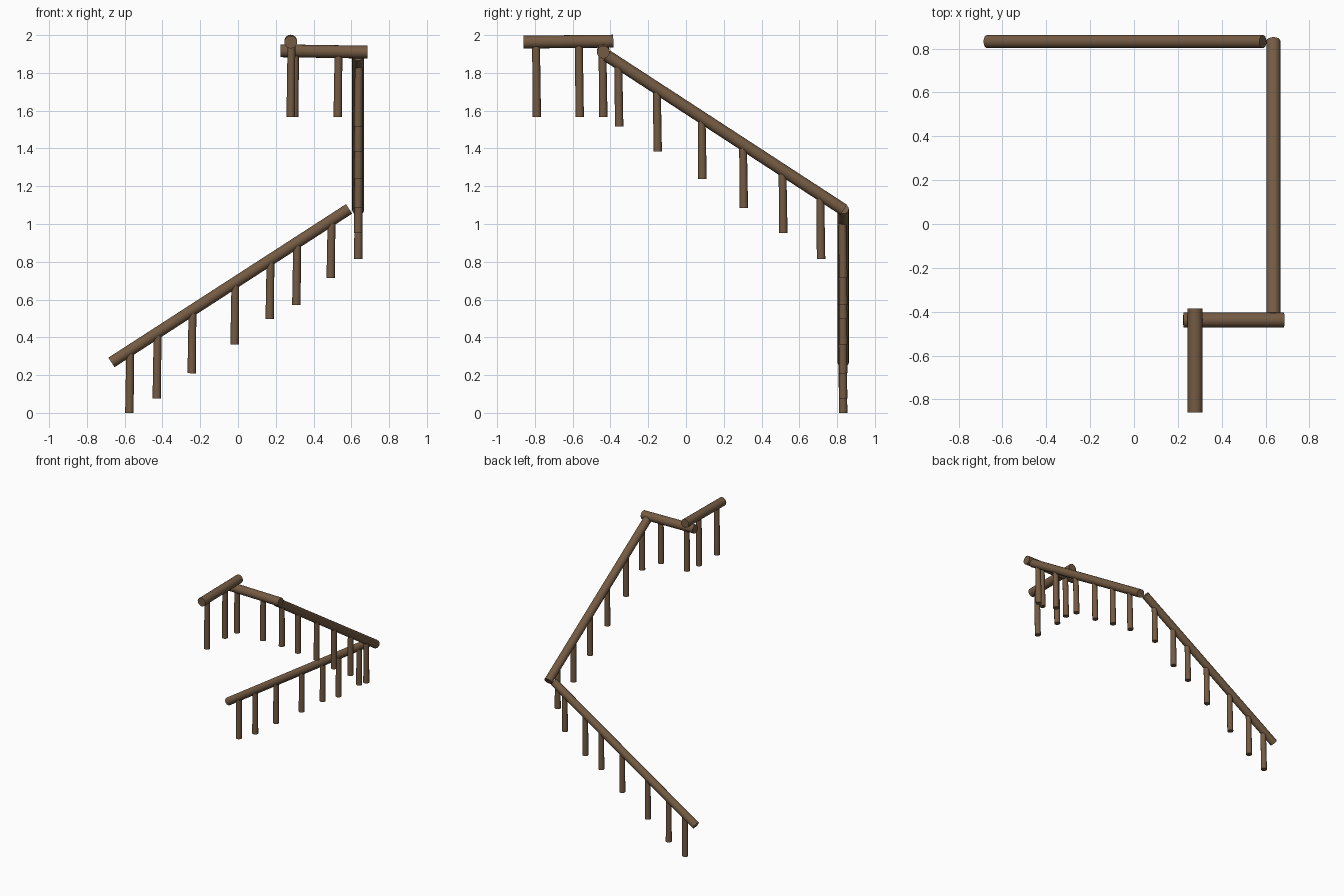
import bpy, bmesh, math
from mathutils import Vector

if "Cube" in bpy.data.objects:
    bpy.data.objects.remove(bpy.data.objects["Cube"])

wood = bpy.data.materials.new("brown wood")
wood.diffuse_color = (0.175, 0.105, 0.056, 1)
wood.use_nodes = True
wood.node_tree.nodes["Principled BSDF"].inputs["Base Color"].default_value = wood.diffuse_color


def pole(name, a, b, r1, r2, sides=16):
    """Round pole from a (radius r1) to b (radius r2)."""
    a, b = Vector(a), Vector(b)
    bm = bmesh.new()
    bmesh.ops.create_cone(bm, cap_ends=True, segments=sides,
                          radius1=r1, radius2=r2, depth=(b - a).length)
    me = bpy.data.meshes.new(name)
    bm.to_mesh(me)
    bm.free()
    me.materials.append(wood)
    ob = bpy.data.objects.new(name, me)
    bpy.context.collection.objects.link(ob)
    ob.location = (a + b) / 2
    ob.rotation_mode = 'QUATERNION'
    ob.rotation_quaternion = Vector((0, 0, 1)).rotation_difference(b - a)
    bpy.context.view_layer.objects.active = ob
    bpy.ops.object.select_all(action='DESELECT')
    ob.select_set(True)
    bpy.ops.object.shade_smooth_by_angle(angle=math.radians(40))


# each flight: rail start, rail end, radius, axis it runs along,
# and (position along axis, foot height) for its balusters
flights = {
    "lower": ((-0.67, 0.832, 0.267), (0.588, 0.832, 1.08), 0.03, 0,
              [(-0.575, 0.0), (-0.43, 0.077), (-0.245, 0.21), (-0.018, 0.363),
               (0.168, 0.497), (0.309, 0.572), (0.491, 0.715)]),
    "upper": ((0.636, 0.835, 1.075), (0.636, -0.42, 1.892), 0.032, 1,
              [(0.715, 0.815), (0.515, 0.952), (0.306, 1.085),
               (0.087, 1.238), (-0.15, 1.384), (-0.354, 1.516)]),
    "landing": ((0.685, -0.438, 1.91), (0.225, -0.438, 1.917), 0.034, 0,
                [(0.528, 1.566), (0.298, 1.566)]),
    "top": ((0.279, -0.385, 1.968), (0.279, -0.86, 1.963), 0.034, 1,
            [(-0.563, 1.566), (-0.79, 1.566)]),
}

for name, (start, end, r, axis, posts) in flights.items():
    # handrail
    pole(name + "_handrail", start, end, r, r)
    # balusters, reaching up into the rail
    s, e = Vector(start), Vector(end)
    for i, (p, foot) in enumerate(posts):
        top = s.lerp(e, (p - s[axis]) / (e[axis] - s[axis]))
        base = Vector((top.x, top.y, foot))
        top += Vector((0.004, -0.004, 0))
        pole(f"{name}_baluster_{i + 1}", base, top, 0.0225, 0.0205)
